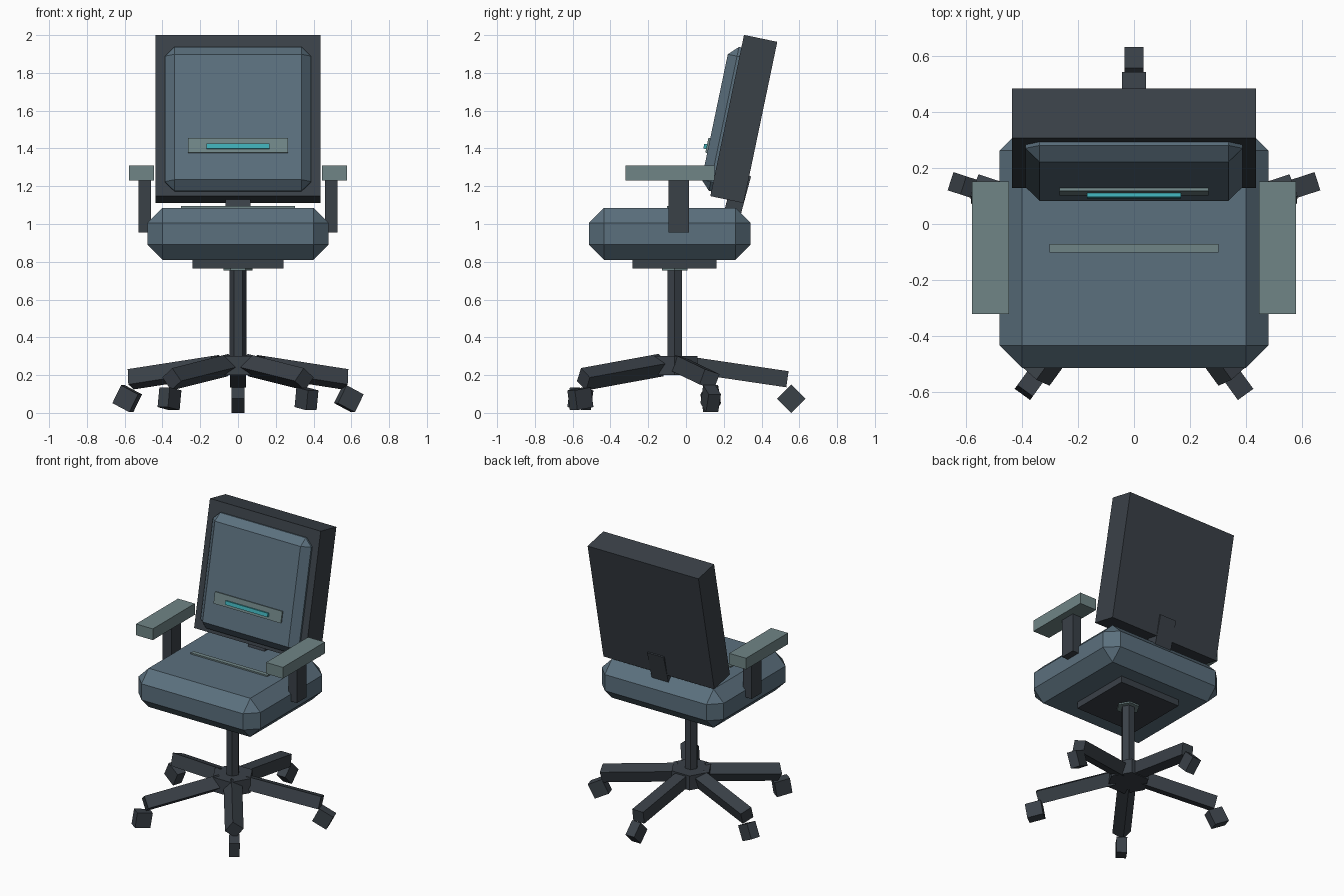
import bpy, bmesh
from math import sin, cos, pi, radians
from mathutils import Vector, Matrix

if "Cube" in bpy.data.objects:
    bpy.data.objects.remove(bpy.data.objects["Cube"])


def mat(name, rgb):
    m = bpy.data.materials.new(name)
    m.diffuse_color = (*rgb, 1)
    m.use_nodes = True
    m.node_tree.nodes["Principled BSDF"].inputs["Base Color"].default_value = m.diffuse_color
    return m


FABRIC = mat("slate_fabric", (0.105, 0.162, 0.208))
DARK = mat("dark_plastic", (0.042, 0.052, 0.064))
TRIM = mat("grey_trim", (0.16, 0.235, 0.24))
ACCENT = mat("teal_accent", (0.05, 0.42, 0.47))


def finish(name, bm, material, matrix=Matrix()):
    bm.transform(matrix)
    bmesh.ops.recalc_face_normals(bm, faces=bm.faces)
    me = bpy.data.meshes.new(name)
    bm.to_mesh(me)
    bm.free()
    me.materials.append(material)
    ob = bpy.data.objects.new(name, me)
    bpy.context.collection.objects.link(ob)
    return ob


def box(name, center, size, material, bevel=0, frame=Matrix()):
    bm = bmesh.new()
    bmesh.ops.create_cube(bm, size=1)
    bm.transform(Matrix.Translation(center) @ Matrix.Diagonal((*size, 1)))
    if bevel:
        bmesh.ops.bevel(bm, geom=bm.edges[:], offset=bevel, segments=1,
                        affect='EDGES')
    return finish(name, bm, material, frame)


def between(a, b):
    """Matrix placing a z-aligned part midway between a and b; also the length."""
    a, b = Vector(a), Vector(b)
    q = Vector((0, 0, 1)).rotation_difference(b - a)
    return Matrix.Translation((a + b) / 2) @ q.to_matrix().to_4x4(), (b - a).length


def beam(name, a, b, w, d, material):
    m, length = between(a, b)
    return box(name, (0, 0, 0), (w, d, length), material, frame=m)


def prism(name, a, b, r, sides, material):
    m, length = between(a, b)
    bm = bmesh.new()
    rings = [[bm.verts.new((r * cos(2 * pi * i / sides), r * sin(2 * pi * i / sides), z))
              for i in range(sides)] for z in (-length / 2, length / 2)]
    for ring in rings:
        bm.faces.new(ring)
    for i in range(sides):
        j = (i + 1) % sides
        bm.faces.new((rings[0][i], rings[0][j], rings[1][j], rings[1][i]))
    return finish(name, bm, material, m)


# Seat
box("seat", (0, -0.086, 0.948), (0.96, 0.855, 0.275), FABRIC, bevel=0.08)
box("seat_stripe", (0, -0.086, 1.083), (0.604, 0.03, 0.024), TRIM)
box("seat_plate", (0, -0.061, 0.792), (0.48, 0.444, 0.054), DARK)

# Reclined back: local -y is the front normal
back = Matrix.Translation((0, 0.306, 1.556)) @ Matrix.Rotation(radians(-11.8), 4, 'X')
box("back_frame", (0, 0, 0), (0.872, 0.18, 0.872), DARK, frame=back)
box("back_cushion", (0, -0.083, -0.021), (0.774, 0.14, 0.778), FABRIC, 0.05, back)
box("lumbar_panel", (0, -0.152, -0.176), (0.53, 0.022, 0.08), TRIM, frame=back)
box("lumbar_accent", (0, -0.168, -0.184), (0.335, 0.02, 0.026), ACCENT, frame=back)
beam("back_strut", (0, 0.21, 0.926), (0, 0.301, 1.264), 0.13, 0.09, DARK)

# Armrests
for side, s in (("left", -1), ("right", 1)):
    box(side + "_arm_post", (s * 0.494, -0.038, 1.098), (0.068, 0.108, 0.285), DARK)
    box(side + "_arm_pad", (s * 0.512, -0.085, 1.27), (0.132, 0.472, 0.08), TRIM)

# Column, collar and hub
CY = -0.06
prism("gas_column", (0, CY, 0.25), (0, CY, 0.77), 0.045, 6, DARK)
prism("column_collar", (0, CY, 0.755), (0, CY, 0.78), 0.077, 6, TRIM)
prism("base_hub", (0, CY, 0.2), (0, CY, 0.302), 0.14, 6, DARK)

# Five-spoke base with square casters
for i in range(5):
    t = radians(90 + 72 * i)
    out, across = Vector((cos(t), sin(t), 0)), Vector((-sin(t), cos(t), 0))

    def at(r, z):
        return Vector((0, CY, z)) + out * r

    beam(f"base_leg_{i + 1}", at(0.09, 0.253), at(0.597, 0.178), 0.086, 0.086, DARK)
    hub = at(0.617, 0.075)
    prism(f"caster_{i + 1}", hub - across * 0.034, hub + across * 0.034, 0.075, 4, DARK)
